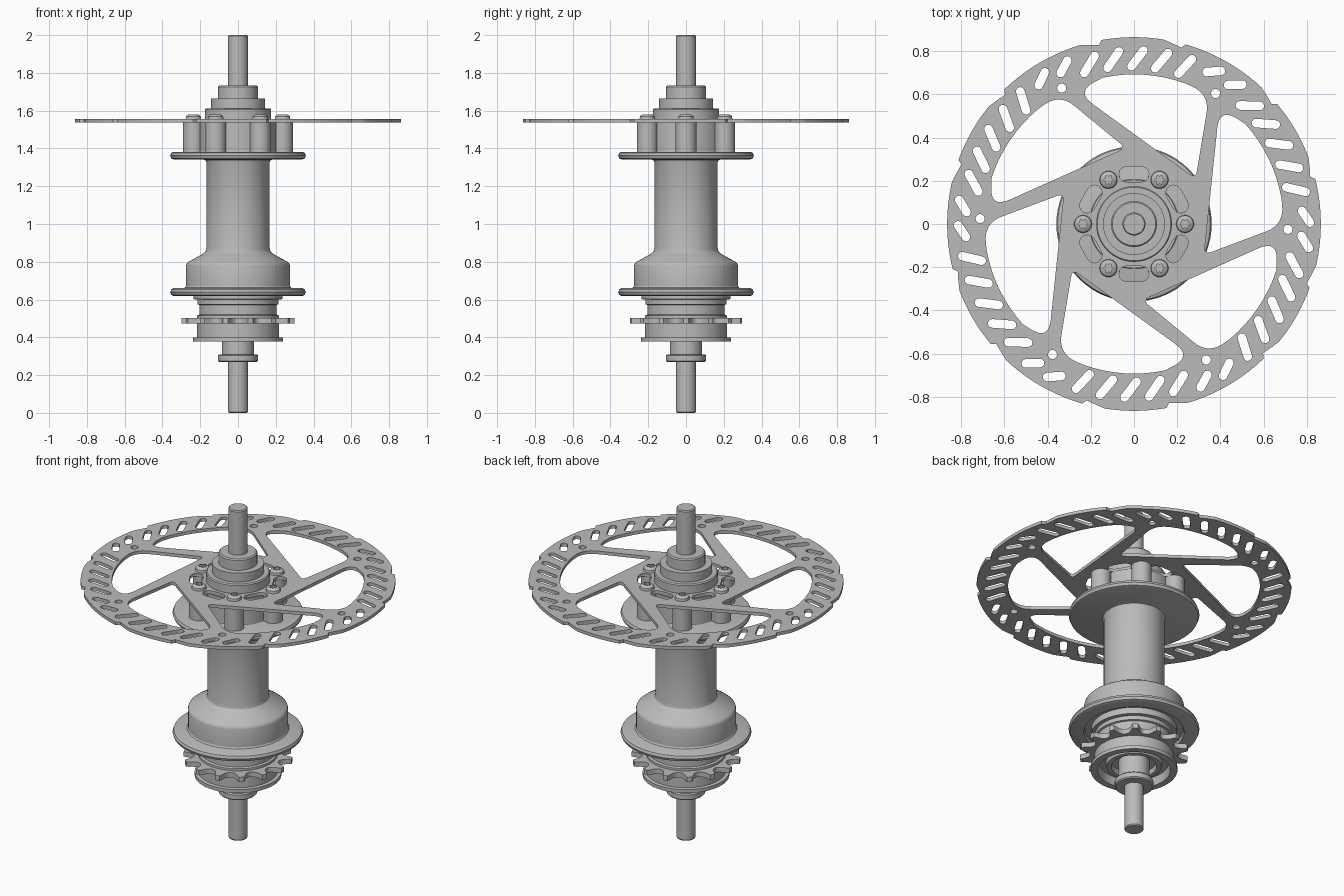
import bpy, bmesh
from math import sin, cos, pi, radians, sqrt
from mathutils import Vector, Matrix

cube = bpy.data.objects.get("Cube")
if cube:
    bpy.data.objects.remove(cube, do_unlink=True)

metal = bpy.data.materials.new("grey_metal")
metal.use_nodes = True
GREY = (0.5, 0.5, 0.5, 1)
metal.diffuse_color = GREY
metal.node_tree.nodes["Principled BSDF"].inputs["Base Color"].default_value = GREY


def finish(name, bm, angle=30):
    bmesh.ops.remove_doubles(bm, verts=bm.verts, dist=0.0002)
    bmesh.ops.recalc_face_normals(bm, faces=bm.faces)
    mesh = bpy.data.meshes.new(name)
    bm.to_mesh(mesh)
    bm.free()
    mesh.materials.append(metal)
    obj = bpy.data.objects.new(name, mesh)
    bpy.context.collection.objects.link(obj)
    bpy.ops.object.select_all(action='DESELECT')
    obj.select_set(True)
    bpy.context.view_layer.objects.active = obj
    bpy.ops.object.shade_smooth_by_angle(angle=radians(angle))
    return obj


def lathe(name, profile, steps=64):
    """Turn a (radius, height) profile around the z axis."""
    bm = bmesh.new()
    vs = [bm.verts.new((r, 0, z)) for r, z in profile]
    es = [bm.edges.new(pair) for pair in zip(vs, vs[1:])]
    bmesh.ops.spin(bm, geom=vs + es, cent=(0, 0, 0), axis=(0, 0, 1),
                   angle=2 * pi, steps=steps)
    return finish(name, bm)


def plate(name, outlines, low, high):
    """Flat plate from an outer outline followed by hole outlines."""
    curve = bpy.data.curves.new(name, 'CURVE')
    curve.dimensions = '2D'
    curve.fill_mode = 'BOTH'
    curve.extrude = (high - low) / 2
    for pts in outlines:
        spline = curve.splines.new('POLY')
        spline.points.add(len(pts) - 1)
        for point, p in zip(spline.points, pts):
            point.co = (p[0], p[1], 0, 1)
        spline.use_cyclic_u = True
    temp = bpy.data.objects.new(name + "_outline", curve)
    bpy.context.collection.objects.link(temp)
    graph = bpy.context.evaluated_depsgraph_get()
    mesh = bpy.data.meshes.new_from_object(temp.evaluated_get(graph))
    bm = bmesh.new()
    bm.from_mesh(mesh)
    bpy.data.objects.remove(temp, do_unlink=True)
    bpy.data.meshes.remove(mesh)
    bmesh.ops.translate(bm, verts=bm.verts, vec=(0, 0, (low + high) / 2))
    return finish(name, bm)


def polar(r, deg):
    return Vector((r * cos(radians(deg)), r * sin(radians(deg))))


def circle(centre, r, n=20):
    return [centre + polar(r, 360 * i / n) for i in range(n)]


def capsule(centre, deg, half, r):
    """Slot outline with round ends, its long axis at the given angle."""
    axis = polar(half, deg)
    return [centre + (axis if i < 7 else -axis)
            + polar(r, deg - 90 + 30 * (i if i < 7 else i - 1)) for i in range(14)]


def rounded(corners):
    """Round each (point, distance) corner with a quadratic curve."""
    out = []
    for i, (p, d) in enumerate(corners):
        if d == 0:
            out.append(p)
            continue
        a = p + (corners[i - 1][0] - p).normalized() * d
        b = p + (corners[(i + 1) % len(corners)][0] - p).normalized() * d
        for k in range(9):
            t = k / 8
            out.append(a * (1 - t) ** 2 + p * 2 * t * (1 - t) + b * t * t)
    return out


def turn(pts, deg):
    rot = Matrix.Rotation(radians(deg), 2)
    return [rot @ p for p in pts]


# Axle and its nuts
lathe("axle", [(0, 0), (.048, 0), (.053, .006), (.053, 1.994), (.048, 2), (0, 2)], 40)
lathe("upper_locknut", [(.05, 1.6), (.106, 1.6), (.106, 1.725), (.1, 1.732), (.05, 1.732)])
lathe("upper_spacer", [(.05, 1.58), (.143, 1.58), (.143, 1.665), (.05, 1.665)])
lathe("upper_end_cap", [(.05, 1.5), (.175, 1.5), (.175, 1.605), (.17, 1.612), (.05, 1.612)])
lathe("lower_cone", [(.05, .45), (.085, .45), (.085, .3), (.05, .3)])
lathe("lower_locknut", [(.05, .27), (.1, .27), (.106, .276), (.106, .304), (.1, .31), (.05, .31)])

# Hub shell with two rounded flanges and a flared lower end
lathe("hub_shell", [
    (0, 1.382), (.34, 1.382), (.353, 1.377), (.359, 1.362), (.353, 1.347),
    (.34, 1.342), (.185, 1.342), (.172, 1.338), (.167, 1.325),
    (.167, .875), (.172, .855), (.186, .842), (.262, .8), (.271, .792), (.275, .78),
    (.275, .672), (.28, .664), (.29, .66), (.34, .66), (.353, .654), (.359, .639),
    (.353, .624), (.34, .619), (.275, .619), (.27, .64), (.235, .64), (0, .64)])

# Rotor mount: core and six bolt posts
lathe("rotor_mount_core", [(0, 1.37), (.215, 1.37), (.205, 1.385), (.205, 1.537), (0, 1.537)])
for i in range(6):
    post = lathe("rotor_post", [(0, 1.37), (.055, 1.37), (.055, 1.537), (0, 1.537)], 24)
    post.location.xy = polar(.236, 60 * i)

# Brake rotor outline with small stepped notches
outer = []
for i in range(360):
    dip = 0
    for notch in (15, 41):
        off = (i - notch) % 60
        if off < 6:
            dip = .02 * (1 - off / 6)
    outer.append(polar(.864 - dip, i))

# Rotor openings: centre, windows, ovals, rivet holes and slanted slots
window = rounded([(Vector((.285, .21)), .035), (Vector((.35, .6)), .09)]
                 + [(polar(.692, a), 0) for a in range(70, 103, 4)]
                 + [(Vector((-.27, .612)), .1)])
holes = [circle(Vector((0, 0)), .172, 48)]
for i in range(6):
    turned = 60 * i
    holes.append(turn(window, turned))
    holes.append(capsule(polar(.23, 30 + turned), 120 + turned, .033, .036))
    holes.append(circle(polar(.712, 58 + turned), .021))
    for k in range(7):
        a = 72 + 8.4 * k + turned
        lean = 25 + 5.5 * k
        near_rivet = k > 4
        holes.append(capsule(polar(.796 if near_rivet else .766, a), a - lean,
                             .033 if near_rivet else .046, .02))
plate("brake_rotor", [outer] + holes, 1.537, 1.556)

# Rotor bolts with six-lobed sockets
for i in range(6):
    bolt = lathe("rotor_bolt", [(0, 1.562), (.019, 1.562), (.019, 1.581), (.03, 1.578),
                                (.039, 1.57), (.042, 1.55), (0, 1.55)], 24)
    for v in bolt.data.vertices:
        if .01 < v.co.xy.length < .025:
            scale = 1 + .22 * cos(6 * Vector((1, 0)).angle_signed(v.co.xy))
            v.co.x *= scale
            v.co.y *= scale
    bolt.location.xy = polar(.236, 60 * i)

# Freewheel body with a recessed lower face
lathe("freewheel_body", [
    (0, .645), (.235, .645), (.235, .602), (.215, .6), (.215, .575), (.205, .572),
    (.205, .52), (.217, .515), (.217, .4), (.238, .398), (.238, .377), (.2, .377),
    (.19, .425), (.155, .425), (.15, .4), (.125, .4), (.12, .43), (0, .43)])

# Sprocket with scalloped teeth
TEETH, STEPS = 14, 20
ring = []
for i in range(TEETH * STEPS):
    u = abs((i / STEPS + .5) % 1 - .5)
    t = max(0, (u - .14) / .36)
    ring.append(polar(.3 - .06 * sqrt(max(0, 1 - (1 - t) ** 2)), 360 * i / (TEETH * STEPS)))
plate("sprocket", [ring, circle(Vector((0, 0)), .2, 48)], .472, .502)
